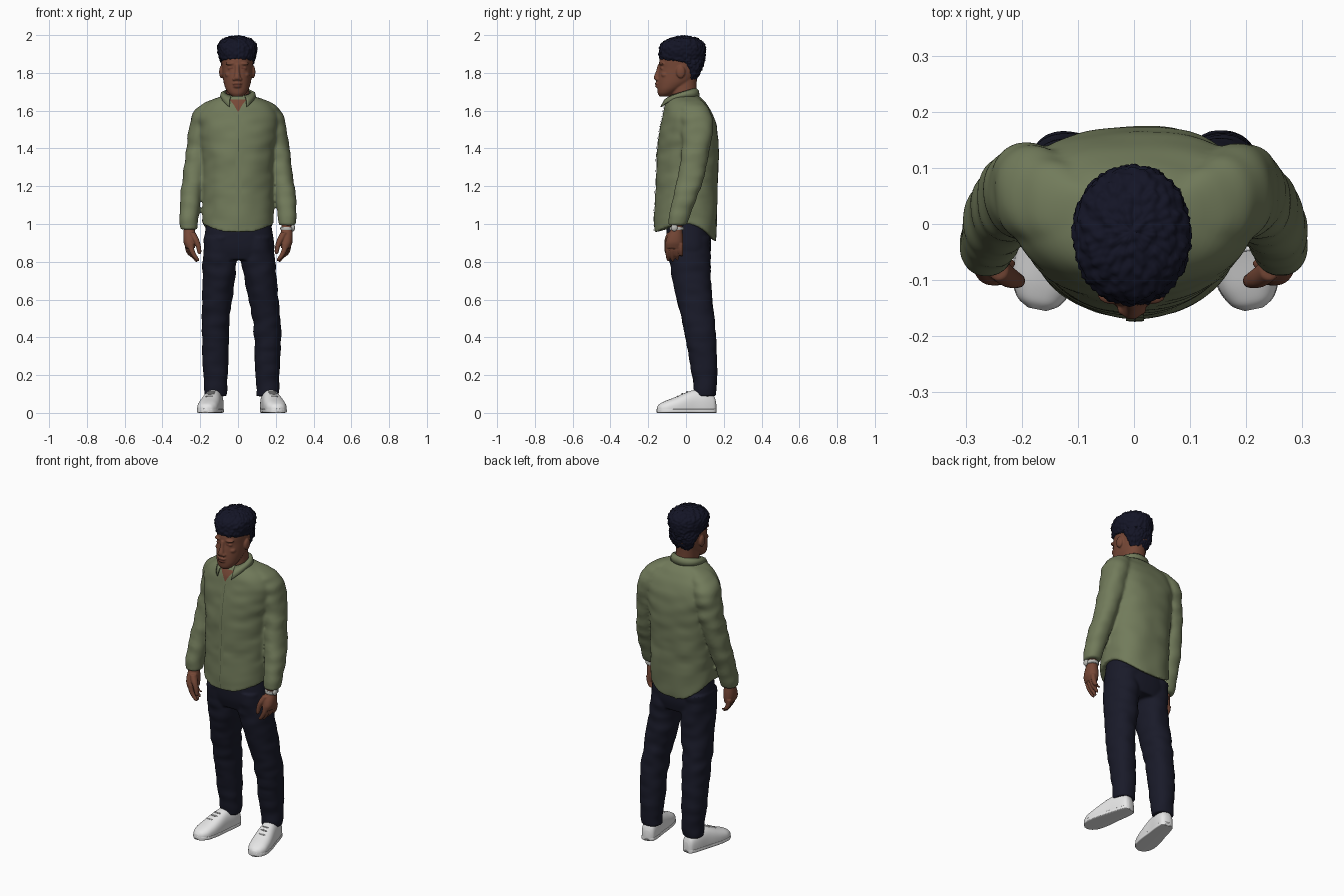
import bpy, bmesh, math
from mathutils import Matrix, Vector, noise
from mathutils.bvhtree import BVHTree

if "Cube" in bpy.data.objects:
    bpy.data.objects.remove(bpy.data.objects["Cube"])


def mat(name, *rgb):
    m = bpy.data.materials.new(name)
    m.diffuse_color = [(c / 255) ** 2.2 for c in rgb] + [1]
    m.use_nodes = True
    m.node_tree.nodes["Principled BSDF"].inputs["Base Color"].default_value = m.diffuse_color
    return m


SHIRT = mat("olive cotton", 113, 122, 91)
SEAM = mat("dark olive seam", 78, 86, 64)
DENIM = mat("dark navy denim", 31, 32, 45)
HAIR = mat("black hair", 26, 27, 42)
SKIN = mat("brown skin", 117, 73, 57)
LIP = mat("dark brown skin", 98, 58, 47)
WHITE = mat("white leather", 232, 232, 232)
STEEL = mat("steel", 185, 185, 180)


def stations(st, k=6, passes=5):
    """Subdivide and soften a list of cross-sections."""
    s = [[p + (q - p) * i / k for p, q in zip(a, b)] for a, b in zip(st, st[1:]) for i in range(k)]
    s.append(list(st[-1]))
    for _ in range(passes):
        mid = [[(p + 2 * c + q) / 4 for p, c, q in zip(*t)] for t in zip(s, s[1:], s[2:])]
        s = [s[0]] + mid + [s[-1]]
    return s


def loft(bm, st, n=48, power=2.2, back=None, fold=0, M=Matrix()):
    """Closed skin over sections (z, centre x, front y, back y, half width)."""
    rings = []
    S = stations(st)
    for z, cx, y0, y1, rx in S:
        ring = []
        for j in range(n):
            a = 2 * math.pi * j / n
            c, s = math.cos(a), math.sin(a)
            p = 2 / (back if back and s > 0 else power)
            x = rx * math.copysign(abs(c) ** p, c)
            y = (y1 - y0) / 2 * math.copysign(abs(s) ** p, s)
            d = 1 + fold * noise.noise((x * 10 + cx * 30, y * 10, z * 20)) if fold else 1
            ring.append(bm.verts.new(M @ Vector((cx + x * d, (y0 + y1) / 2 + y * d, z))))
        rings.append(ring)
    for a, b in zip(rings, rings[1:]):
        for j in range(n):
            bm.faces.new((a[j], a[(j + 1) % n], b[(j + 1) % n], b[j]))
    for ring, (z, cx, y0, y1, _) in ((rings[0], S[0]), (rings[-1], S[-1])):
        mid = bm.verts.new(M @ Vector((cx, (y0 + y1) / 2, z)))
        for j in range(n):
            bm.faces.new((ring[j], ring[(j + 1) % n], mid))


def ball(bm, loc, size):
    bmesh.ops.create_icosphere(bm, subdivisions=3, radius=1,
                               matrix=Matrix.Translation(loc) @ Matrix.Diagonal((*size, 1)))


def finish(name, bm, material, voxel=0, smooth=0, thick=0):
    bmesh.ops.recalc_face_normals(bm, faces=bm.faces[:])
    me = bpy.data.meshes.new(name)
    for f in bm.faces:
        f.smooth = True
    bm.to_mesh(me)
    bm.free()
    me.materials.append(material)
    ob = bpy.data.objects.new(name, me)
    bpy.context.collection.objects.link(ob)
    if voxel:
        m = ob.modifiers.new("fuse", 'REMESH')
        m.mode, m.voxel_size, m.use_smooth_shade = 'VOXEL', voxel, True
    if smooth:
        m = ob.modifiers.new("soften", 'SMOOTH')
        m.factor, m.iterations = 0.5, smooth
    if thick:
        ob.modifiers.new("thickness", 'SOLIDIFY').thickness = thick
    return ob


def surface(ob):
    bpy.context.view_layer.update()
    return BVHTree.FromObject(ob, bpy.context.evaluated_depsgraph_get())


def patch(name, tree, rows, material, off=0.003, m=6):
    """Thin plate laid on the front of a surface; rows are (z, x left, x right)."""
    bm = bmesh.new()
    grid = []
    for z, x0, x1 in stations(rows, 8, 1):
        line = []
        for i in range(m + 1):
            x = x0 + (x1 - x0) * i / m
            hit = tree.ray_cast(Vector((x, -1, z)), Vector((0, 1, 0)))[0]
            line.append(bm.verts.new((x, (hit.y if hit else -0.1) - off, z)))
        grid.append(line)
    for a, b in zip(grid, grid[1:]):
        for i in range(m):
            bm.faces.new((a[i], a[i + 1], b[i + 1], b[i]))
    return finish(name, bm, material)


# shirt: body with curved hem, plus both sleeves running up into the shoulders
bm = bmesh.new()
loft(bm, [(1.0, 0, -.17, .16, .19), (1.13, 0, -.162, .165, .188), (1.3, 0, -.158, .17, .19),
          (1.4, 0, -.152, .174, .197), (1.48, 0, -.144, .172, .208), (1.55, 0, -.13, .155, .215),
          (1.605, 0, -.117, .132, .205), (1.65, 0, -.104, .1, .15), (1.68, 0, -.09, .065, .08)],
     n=80, power=2.05, back=2.6, fold=.035)
for v in bm.verts:
    t = min(1, max(0, (1.12 - v.co.z) / .12))
    v.co.z -= t * (.095 if v.co.y > 0 else .045) * min(1, (v.co.y / .16) ** 2)
for s in (-1, 1):
    end = .97 if s < 0 else .993
    loft(bm, [(end, s * .26, -.095, .003, .046), (1.05, s * .26, -.088, .028, .051),
              (1.15, s * .25, -.068, .062, .056), (1.25, s * .235, -.045, .095, .057),
              (1.4, s * .21, -.022, .13, .063), (1.5, s * .193, -.025, .142, .067),
              (1.57, s * .177, -.035, .138, .068), (1.615, s * .155, -.035, .12, .066),
              (1.65, s * .115, -.03, .09, .05), (1.672, s * .08, -.01, .06, .02)], fold=.13)
shirt = finish("shirt", bm, SHIRT, .0075, 9)

# shirt front: placket, seam, open neck
front = surface(shirt)
patch("placket", front, [(.965, -.014, .018), (1.2, -.014, .018), (1.6, -.014, .018)], SHIRT, .004)
patch("placket_seam", front, [(.965, .0, .003), (1.2, .0, .003), (1.58, .002, .005)], SEAM, .005, 2)
patch("open_neck", front, [(1.595, -.001, .003), (1.63, -.022, .022), (1.66, -.045, .045)], SKIN, .005)

# collar
bm = bmesh.new()
rows = []
for i in range(41):
    a = math.radians(-150 + 7.5 * i)
    s, c, f = math.sin(a), math.cos(a), (1 - math.cos(a)) / 2
    top = Vector((.071 * s, -.018 + .07 * c, 1.722 - .042 * f))
    low = Vector((.096 * s, -.02 + (.092 + .045 * f) * c, 1.672 + .016 * s * s - .03 * f - .04 * f ** 6))
    mid = top.lerp(low, .5) + Vector((.007 * s, .007 * c, .008))
    rows.append([bm.verts.new(p) for p in (top, mid, low)])
for a, b in zip(rows, rows[1:]):
    for k in (0, 1):
        bm.faces.new((a[k], a[k + 1], b[k + 1], b[k]))
finish("collar", bm, SHIRT, thick=.008)

# trousers: hips and two legs, the right leg set a little wider
bm = bmesh.new()
loft(bm, [(1.04, .003, -.1, .125, .165), (.95, .004, -.105, .132, .18), (.87, .006, -.1, .135, .19),
          (.81, .006, -.08, .12, .17)], n=64, power=2.4)
leg = [(.93, -.095, -.1, .128, .085), (.8, -.096, -.09, .128, .091), (.7, -.103, -.07, .13, .085),
       (.6, -.11, -.05, .137, .079), (.5, -.118, -.022, .152, .073), (.4, -.12, -.002, .162, .071),
       (.25, -.12, .022, .165, .068), (.15, -.118, .04, .163, .061), (.088, -.118, .045, .155, .058)]
loft(bm, leg, fold=.09)
loft(bm, [(z, -x + .038 * min(1, (.93 - z) / .5), a, b, r) for z, x, a, b, r in leg], fold=.09)
finish("trousers", bm, DENIM, .0075, 3)

# shoes, turned outward
SWAP = Matrix(((1, 0, 0, 0), (0, 0, 1, 0), (0, 1, 0, 0), (0, 0, 0, 1)))
last = [(.16, .02, .06), (.15, .038, .095), (.1, .046, .122), (.04, .049, .122), (-.01, .055, .104),
        (-.06, .058, .082), (-.11, .055, .064), (-.143, .038, .048), (-.155, .016, .032)]
for side, cx in ((-1, -.142), (1, .183)):
    M = Matrix.Translation((cx, 0, 0)) @ Matrix.Rotation(.2 * side, 4, 'Z') @ SWAP
    bm = bmesh.new()
    loft(bm, [(t, 0, -.3 * h, h, w) for t, w, h in last], power=2.5, M=M)
    for v in bm.verts:
        v.co.z = max(v.co.z, .004)
    finish("shoe", bm, WHITE)
    bm = bmesh.new()
    loft(bm, [(t, 0, 0, .022, w * 1.03) for t, w, h in last], power=6, M=M)
    finish("shoe_sole", bm, WHITE)
    for t, h in ((-.045, .09), (-.02, .105), (.005, .114)):
        bm = bmesh.new()
        ball(bm, M @ Vector((0, h - .003, t)), (.022, .005, .004))
        finish("lace", bm, WHITE)

# head, neck, ears and facial features fused together
bm = bmesh.new()
X = -.004
loft(bm, [(1.6, 0, -.07, .06, .068), (1.68, 0, -.078, .056, .062), (1.74, X, -.08, .056, .06),
          (1.8, X, -.06, .06, .06)])
loft(bm, [(1.675, X, -.14, -.085, .026), (1.69, X, -.15, -.06, .046), (1.715, X, -.152, -.02, .062),
          (1.75, X, -.152, .04, .073), (1.8, X, -.146, .075, .079), (1.825, X, -.141, .085, .081),
          (1.86, X, -.143, .09, .083), (1.91, X, -.13, .09, .083), (1.96, X, -.08, .05, .05)],
     n=64, power=2.1)
loft(bm, [(1.758, X, -.158, -.13, .012), (1.768, X, -.171, -.13, .02), (1.782, X, -.17, -.13, .016),
          (1.81, X, -.158, -.12, .012), (1.845, X, -.149, -.12, .012)], n=24)
ball(bm, (X, -.147, 1.743), (.027, .017, .009))
ball(bm, (X, -.145, 1.728), (.024, .018, .009))
ball(bm, (X, -.136, 1.695), (.024, .014, .016))
for s in (-1, 1):
    ball(bm, (X + s * .034, -.126, 1.849), (.028, .018, .009))
    ball(bm, (X + s * .016, -.152, 1.767), (.01, .011, .009))
    ball(bm, (X + s * .034, -.122, 1.824), (.018, .014, .01))
    ball(bm, (X + s * .043, -.11, 1.79), (.022, .022, .016))
    ball(bm, (X + s * .084, -.028, 1.805), (.012, .024, .034))
head = finish("head", bm, SKIN, .004, 4)
face = surface(head)
patch("lips", face, [(1.724, X - .014, X + .014), (1.735, X - .024, X + .024),
                     (1.746, X - .014, X + .014)], LIP, .0015, 12)
for s in (-1, 1):
    e = X + s * .035
    patch("eye", face, [(1.821, e - .009, e + .009), (1.825, e - .015, e + .015),
                        (1.829, e - .009, e + .009)], LIP, .001)

# hair with a curly surface, fuller on top and tapering to the nape
bm = bmesh.new()
loft(bm, [(1.752, X, .0, .048, .04), (1.785, X, -.0, .07, .066), (1.82, X, -.012, .088, .081),
          (1.845, X, -.04, .095, .087), (1.858, X, -.07, .099, .09), (1.866, X, -.143, .101, .094),
          (1.9, X, -.147, .106, .104), (1.935, X, -.143, .106, .108), (1.96, X, -.13, .098, .1),
          (1.98, X, -.1, .074, .08), (1.993, X, -.06, .04, .045), (1.998, X, -.025, .0, .01)],
     n=140, power=2.1)
core = Vector((X, -.02, 1.89))
for v in bm.verts:
    curl = .35 - noise.voronoi(v.co * 62)[0][0]
    v.co += (v.co - core).normalized() * .012 * curl
    v.co.z = min(v.co.z, 2.0)
finish("hair", bm, HAIR)

# hands: wrist, palm, four fingers, thumb
for s in (-1, 1):
    bm = bmesh.new()
    loft(bm, [(1.03, s * .26, -.075, -.015, .026), (.97, s * .258, -.08, -.02, .029),
              (.935, s * .256, -.1, -.015, .034), (.9, s * .256, -.11, -.014, .033),
              (.872, s * .252, -.107, -.018, .024)], n=32)
    for k, y in enumerate((-.097, -.073, -.049, -.027)):
        tip, o = (.803, .8, .808, .826)[k], .006 * k
        loft(bm, [(.895, s * (.25 + o), y - .013, y + .013, .015), (.86, s * (.246 + o), y - .013, y + .012, .015),
                  (.83, s * (.23 + o), y - .01, y + .012, .014), (tip + .01, s * (.216 + o), y - .007, y + .011, .012),
                  (tip, s * (.213 + o), y, y + .008, .006)], n=16)
    loft(bm, [(.955, s * .243, -.1, -.06, .018), (.92, s * .225, -.114, -.075, .018),
              (.885, s * .21, -.115, -.086, .014), (.85, s * .204, -.113, -.09, .011),
              (.84, s * .204, -.108, -.098, .006)], n=16)
    finish("hand", bm, SKIN, .004, 2)

# wristwatch
bm = bmesh.new()
loft(bm, [(.967, .259, -.086, -.012, .034), (.975, .259, -.088, -.01, .036), (.985, .259, -.086, -.012, .034)])
ball(bm, (.291, -.062, .98), (.011, .018, .019))
finish("wristwatch", bm, STEEL)
